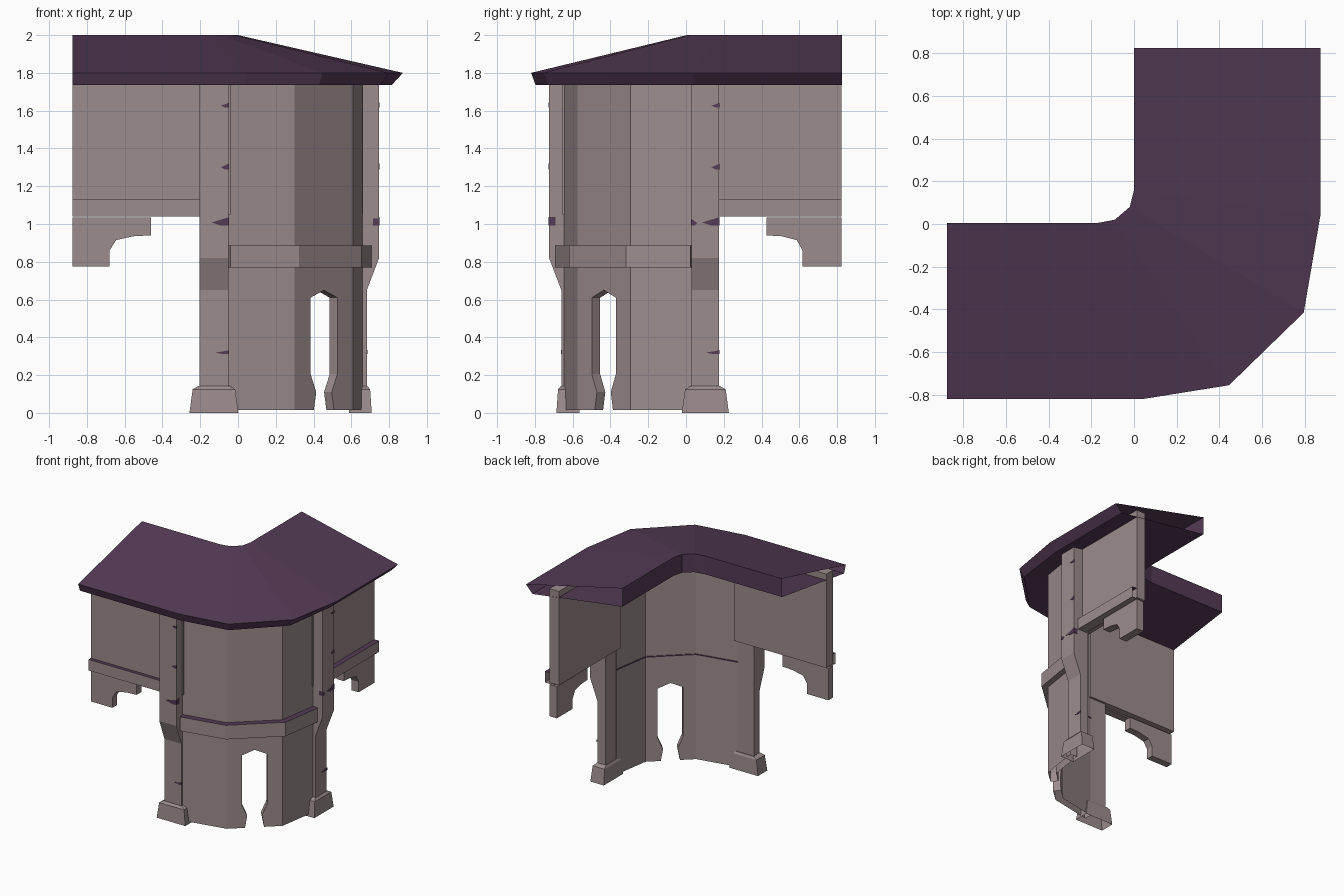
import bpy, bmesh, math
from mathutils import Vector

if "Cube" in bpy.data.objects:
    bpy.data.objects.remove(bpy.data.objects["Cube"])


def material(name, rgb):
    m = bpy.data.materials.new(name)
    m.diffuse_color = (*rgb, 1)
    m.use_nodes = True
    m.node_tree.nodes["Principled BSDF"].inputs["Base Color"].default_value = m.diffuse_color
    return m


STONE = material("warm grey stone", (0.335, 0.265, 0.265))
PURPLE = material("dark purple", (0.09, 0.043, 0.093))


def finish(bm, name, purple_top=False, mat=STONE):
    bmesh.ops.recalc_face_normals(bm, faces=bm.faces[:])
    me = bpy.data.meshes.new(name)
    me.materials.append(mat)
    if purple_top:
        me.materials.append(PURPLE)
        for f in bm.faces:
            f.material_index = 1 if f.normal.z > 0.5 else 0
    bm.to_mesh(me)
    bm.free()
    ob = bpy.data.objects.new(name, me)
    bpy.context.collection.objects.link(ob)
    return ob


def extrude(name, pts, vec, **kw):
    """Closed prism from a flat outline pushed along vec."""
    bm = bmesh.new()
    face = bm.faces.new([bm.verts.new(p) for p in pts])
    new = bmesh.ops.extrude_face_region(bm, geom=[face], use_keep_orig=True)["geom"]
    for v in new:
        if isinstance(v, bmesh.types.BMVert):
            v.co += Vector(vec)
    return finish(bm, name, **kw)


def open_up(ob, test):
    """Remove the faces that the rule picks, leaving a hollow shell."""
    bm = bmesh.new()
    bm.from_mesh(ob.data)
    bmesh.ops.delete(bm, geom=[f for f in bm.faces if test(f)], context="FACES")
    bm.to_mesh(ob.data)
    bm.free()


def offset(path, d):
    """Move an open plan path sideways (positive is outward)."""
    out = []
    for i, p in enumerate(path):
        ns = []
        for a, b in zip(path, path[1:]):
            if p in (a, b):
                t = (Vector(b) - Vector(a)).normalized()
                ns.append(Vector((t.y, -t.x)))
        n = sum(ns, Vector((0, 0))).normalized()
        q = Vector(p) + n * d / n.dot(ns[0])
        out.append((q.x, q.y))
    return out


def ring_wall(name, path, d_in, d_out, z0, z1, **kw):
    plan = offset(path, d_out) + offset(path, d_in)[::-1]
    return extrude(name, [(x, y, z0) for x, y in plan], (0, 0, z1 - z0), **kw)


# Roof: folded hollow strip with a soffit running round the corner, open at both ends
inner = [(-0.875, 0.005), (-0.17, 0.005), (-0.09, 0.02), (-0.02, 0.08), (0, 0.16), (0, 0.825)]
outer = [(-0.875, -0.82), (0.04, -0.82), (0.445, -0.755), (0.795, -0.415), (0.873, 0.04), (0.873, 0.825)]
lower = [(-0.875, -0.797), (0.035, -0.797), (0.43, -0.73), (0.755, -0.405), (0.815, 0.04), (0.815, 0.825)]
bm = bmesh.new()
rows = [[bm.verts.new((x, y, z)) for x, y in pl]
        for pl, z in ((inner, 1.85), (inner, 2.0), (outer, 1.8), (lower, 1.737))]
for r, s in zip(rows, rows[1:] + rows[:1]):
    for i in range(len(inner) - 1):
        bm.faces.new((r[i], s[i], s[i + 1], r[i + 1]))
finish(bm, "roof", mat=PURPLE)

# Faceted corner wall with the narrow doorway cut through
corner = [(-0.05, -0.645), (0.30, -0.575), (0.61, -0.295), (0.66, 0.03)]
wall = ring_wall("corner_wall", corner, -0.06, 0, 0.015, 1.82)
a, b = Vector(corner[1]), Vector(corner[2])
t = (b - a).normalized()
n = Vector((t.y, -t.x))
mid = (a + b) / 2
half = [(0.072, -0.05), (0.072, 0.015), (0.055, 0.11), (0.095, 0.205), (0.095, 0.61), (0, 0.65)]
door = half + [(-u, z) for u, z in half[-2::-1]]
start = mid + n * 0.1
cutter = extrude("door_cutter", [(start.x + t.x * u, start.y + t.y * u, z) for u, z in door],
                 (-n.x * 0.3, -n.y * 0.3, 0))
cutter.hide_render = True
mod = wall.modifiers.new("door", "BOOLEAN")
mod.operation, mod.object, mod.solver = "DIFFERENCE", cutter, "EXACT"
bpy.context.view_layer.objects.active = wall
wall.select_set(True)
bpy.ops.object.modifier_apply(modifier="door")
bpy.data.objects.remove(cutter)
open_up(wall, lambda f: f.calc_center_median().z < 0.02)

# String course with purple top, and its slim ledge inside
ring_wall("corner_band", corner, -0.01, 0.047, 0.77, 0.885, purple_top=True)
ring_wall("inner_ledge", corner, -0.066, -0.05, 0.87, 0.879, mat=PURPLE)


# Wings: a runs from the corner to the wing end, d is outward depth
def front(a, d, z):
    return (-a, -d, z)


def right(a, d, z):
    return (d, a, z)


def wing(tag, P, a0, a1, end, dd, rail, marks, bracket):
    def block(name, x0, x1, d0, d1, z0, z1, **kw):
        base = [P(x0, d0, z0), P(x1, d0, z0), P(x1, d1, z0), P(x0, d1, z0)]
        return extrude(tag + name, base, (0, 0, z1 - z0), **kw)

    # Upper wall and open-ended rail
    block("_wall", a0 - 0.01, end, 0.567 + dd * 0.5, 0.655 + dd * 0.3, 1.05, 1.82)
    bar = block("_rail", a1 - 0.02, end, 0.62, rail, 1.04, 1.13, purple_top=True)
    along = Vector(P(1, 0, 0))
    open_up(bar, lambda f: f.normal.dot(along) > 0.9)
    # Pillar, stepping outward part way up
    prof = [(0.585, 0.1), (0.66, 0.1), (0.66, 0.65), (0.725, 0.82), (0.725, 1.81), (0.585, 1.81)]
    vec = Vector(P(a1, 0, 0)) - Vector(P(a0, 0, 0))
    extrude(tag + "_pillar", [P(a0, d + dd, z) for d, z in prof], vec)
    # Tapered pillar foot, open underneath
    bm = bmesh.new()
    rings = []
    for g, z in ((0.052, 0), (0.035, 0.125), (0.005, 0.142)):
        d0, d1 = 0.58 + dd - g * 0.3, 0.66 + dd + g * 0.5
        rings.append([bm.verts.new(P(*p, z)) for p in
                      ((a0 - g, d0), (a1 + g, d0), (a1 + g, d1), (a0 - g, d1))])
    bm.faces.new(rings[-1])
    for r, s in zip(rings, rings[1:]):
        for i in range(4):
            bm.faces.new((r[i], r[i - 1], s[i - 1], s[i]))
    finish(bm, tag + "_foot")
    # Arched bracket under the rail
    extrude(tag + "_bracket", [P(u, 0.595, z) for u, z in bracket],
            Vector(P(0, 0.655 + dd * 0.3, 0)) - Vector(P(0, 0.595, 0)))
    # Purple chips on the pillar edge, the large one wrapping round it
    for edge, way, z, length, h in marks:
        d = (0.725 if z > 0.8 else 0.66) + dd + 0.003
        wrap = 0.036 if 1 < z < 1.1 else 0.006
        tri = [(edge - way * 0.003, z - h), (edge + way * length * 0.5, z - h),
               (edge + way * length, z - h * 0.3), (edge + way * length * 0.5, z + h * 0.3),
               (edge - way * 0.003, z + h)]
        extrude(tag + "_chip", [P(u, d, w) for u, w in tri],
                Vector(P(0, 0, 0)) - Vector(P(0, wrap, 0)), mat=PURPLE)


def arch(end, tip, foot):
    m = tip - foot
    return [(end, 1.035), (tip, 1.035), (tip, 0.94), (tip - m * 0.43, 0.935),
            (tip - m * 0.84, 0.915), (foot, 0.86), (foot, 0.775), (end, 0.775)]


sizes = ((1.63, 0.04, 0.012), (1.305, 0.04, 0.016), (1.015, 0.09, 0.022), (0.322, 0.07, 0.01))
wing("front", front, 0.05, 0.205, 0.875, 0, 0.685,
     [(0.05, 1, *s) for s in sizes], arch(0.875, 0.46, 0.68))
wing("right", right, 0.03, 0.175, 0.822, 0.022, 0.705,
     [(0.175, -1, *s) for s in sizes] + [(0.03, 1, 1.01, 0.03, 0.018)], arch(0.822, 0.425, 0.617))
